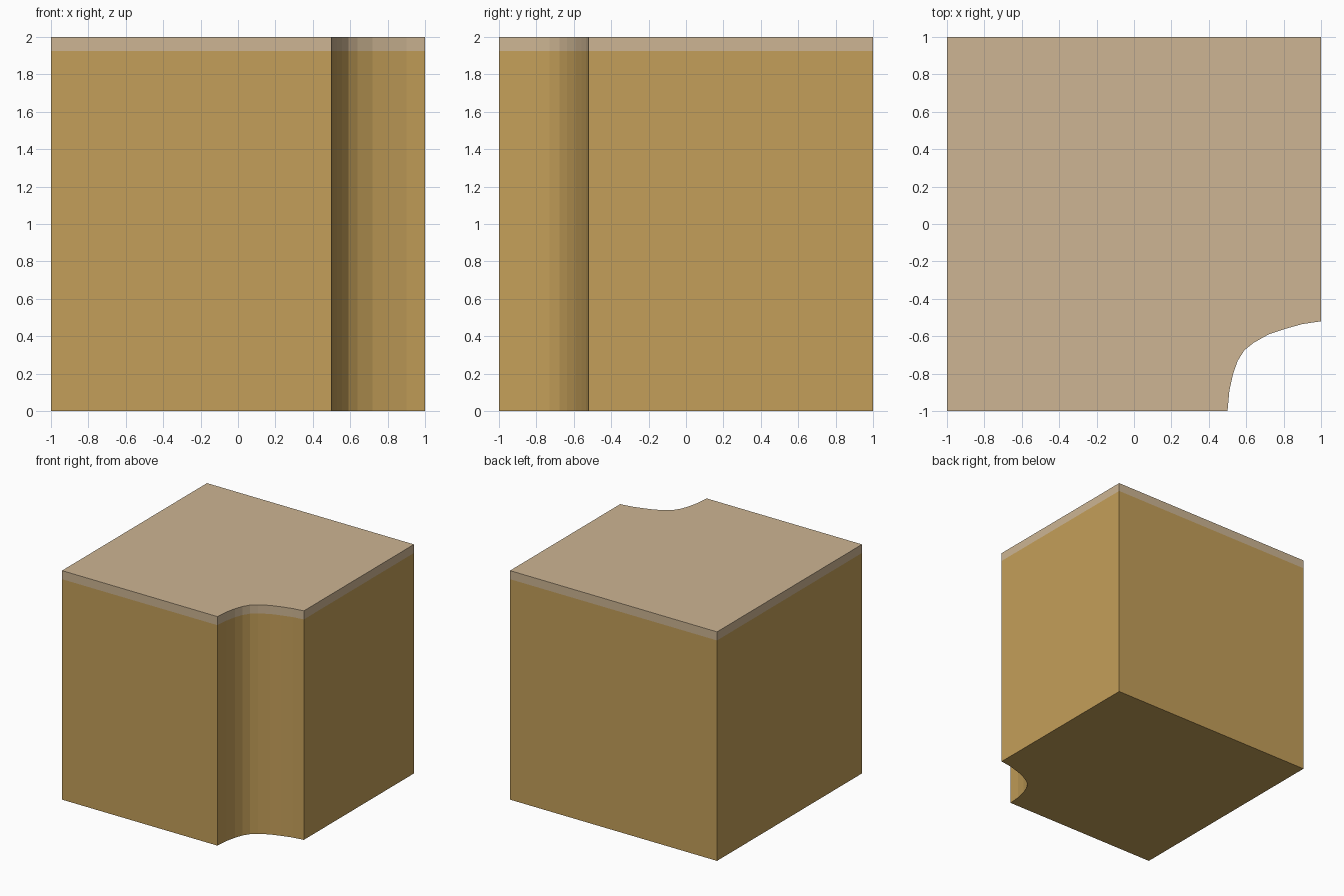
import bpy, bmesh

if "Cube" in bpy.data.objects:
    bpy.data.objects.remove(bpy.data.objects["Cube"])

TOP, SEAM = 2.0, 1.925

# Shared outline: square with one scooped corner
SCOOP = [(1.0, -0.52), (0.9, -0.535), (0.81, -0.56), (0.72, -0.59), (0.64, -0.635),
         (0.59, -0.675), (0.555, -0.73), (0.53, -0.80), (0.51, -0.89), (0.5, -1.0)]
OUTLINE = [(-1, -1), (-1, 1), (1, 1)] + SCOOP


def material(name, rgb):
    m = bpy.data.materials.new(name)
    m.diffuse_color = (*rgb, 1)
    m.use_nodes = True
    m.node_tree.nodes["Principled BSDF"].inputs["Base Color"].default_value = m.diffuse_color
    return m


def slab(name, z0, z1, mat):
    """Extrude the outline between two heights."""
    bm = bmesh.new()
    base = bm.faces.new([bm.verts.new((x, y, z0)) for x, y in OUTLINE])
    ext = bmesh.ops.extrude_face_region(bm, geom=[base], use_keep_orig=True)
    for v in ext["geom"]:
        if isinstance(v, bmesh.types.BMVert):
            v.co.z = z1
    bmesh.ops.recalc_face_normals(bm, faces=bm.faces)
    me = bpy.data.meshes.new(name)
    bm.to_mesh(me)
    bm.free()
    me.materials.append(mat)
    ob = bpy.data.objects.new(name, me)
    bpy.context.collection.objects.link(ob)
    return ob


# Thick earth block and thin pale surface layer
slab("earth_block", 0, SEAM, material("ochre earth", (0.552, 0.347, 0.100)))
slab("surface_layer", SEAM, TOP, material("pale sand", (0.610, 0.462, 0.292)))
